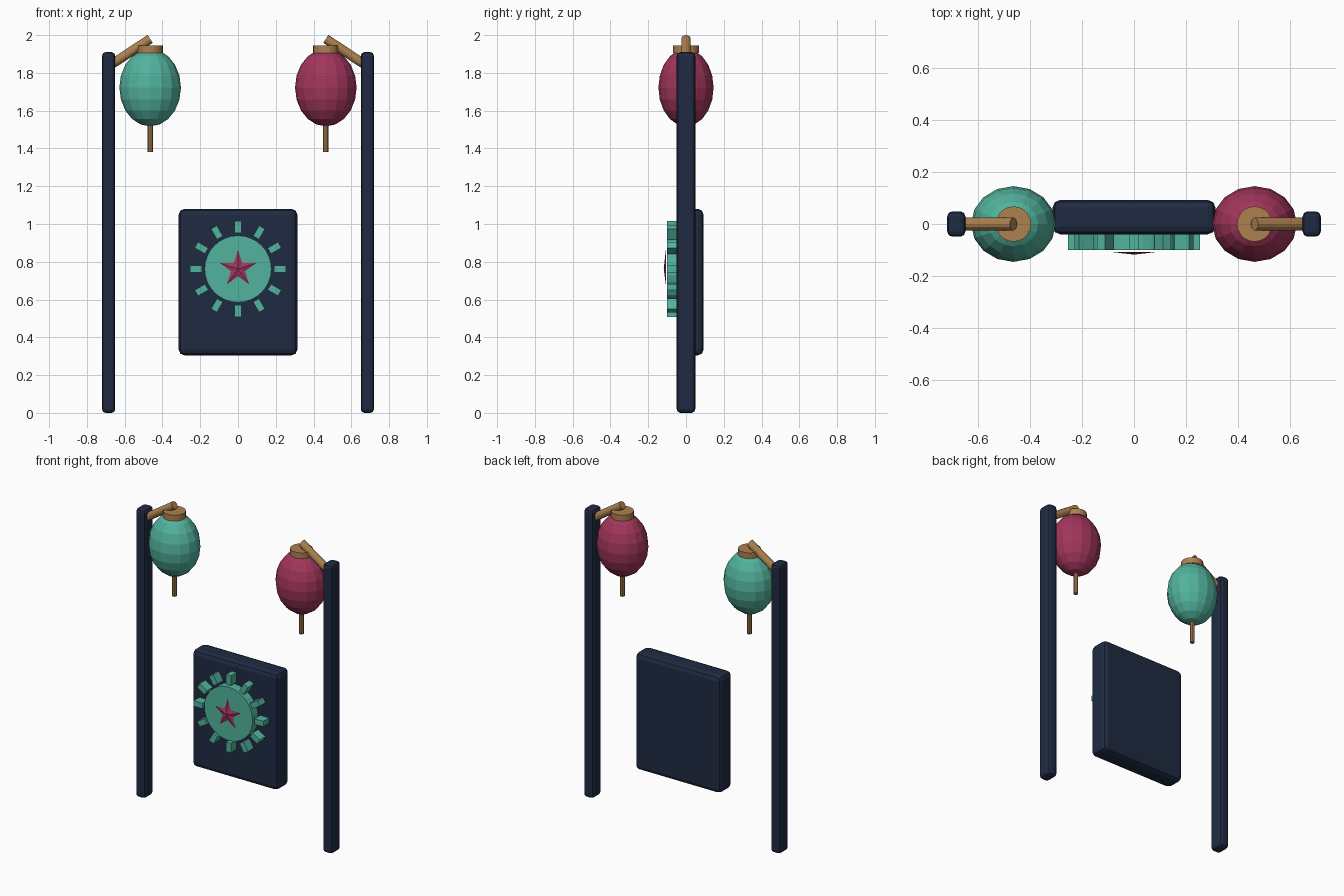
import bpy, bmesh, math
from mathutils import Vector, Matrix

if "Cube" in bpy.data.objects:
    bpy.data.objects.remove(bpy.data.objects["Cube"])


def mat(name, rgb):
    m = bpy.data.materials.new(name)
    m.diffuse_color = (*rgb, 1)
    m.use_nodes = True
    m.node_tree.nodes["Principled BSDF"].inputs["Base Color"].default_value = m.diffuse_color
    return m


NAVY = mat("navy", (0.014, 0.024, 0.055))
TEAL = mat("teal", (0.085, 0.45, 0.34))
RED = mat("crimson", (0.36, 0.036, 0.105))
WOOD = mat("wood", (0.42, 0.22, 0.08))


def finish(name, bm, material):
    bmesh.ops.recalc_face_normals(bm, faces=bm.faces)
    me = bpy.data.meshes.new(name)
    bm.to_mesh(me)
    bm.free()
    me.materials.append(material)
    ob = bpy.data.objects.new(name, me)
    bpy.context.collection.objects.link(ob)
    return ob


def box(name, lo, hi, material, bevel):
    lo, hi = Vector(lo), Vector(hi)
    bm = bmesh.new()
    bmesh.ops.create_cube(bm, size=1, matrix=Matrix.Translation((lo + hi) / 2)
                          @ Matrix.Diagonal((*(hi - lo), 1)))
    ob = finish(name, bm, material)
    mod = ob.modifiers.new("Bevel", 'BEVEL')
    mod.width = bevel
    mod.segments = 2
    return ob


def rod(name, a, b, r, material, sides=16):
    a, b = Vector(a), Vector(b)
    d = b - a
    rot = d.to_track_quat('Z', 'Y').to_matrix().to_4x4()
    bm = bmesh.new()
    bmesh.ops.create_cone(bm, cap_ends=True, segments=sides, radius1=r, radius2=r,
                          depth=d.length, matrix=Matrix.Translation((a + b) / 2) @ rot)
    return finish(name, bm, material)


# Posts, bracket arms and hanging lanterns on each side
for side, s, colour in (("left", -1, TEAL), ("right", 1, RED)):
    x = s * 0.465
    box(side + "_post", (s * 0.685 - 0.035, -0.049, 0), (s * 0.685 + 0.035, 0.049, 1.91),
        NAVY, 0.02)
    rod(side + "_arm", (s * 0.685, 0, 1.835), (x, 0, 1.98), 0.025, WOOD, 12)
    bm = bmesh.new()
    bmesh.ops.create_uvsphere(bm, u_segments=16, v_segments=10, radius=1,
                              matrix=Matrix.Translation((x, 0, 1.722))
                              @ Matrix.Diagonal((0.163, 0.146, 0.205, 1)))
    finish(side + "_lantern", bm, colour)
    rod(side + "_lantern_cap", (x, 0, 1.905), (x, 0, 1.944), 0.068, WOOD, 20)
    rod(side + "_tassel", (x, 0, 1.38), (x, 0, 1.53), 0.015, WOOD, 10)

# Notice panel
box("panel", (-0.314, -0.04, 0.305), (0.314, 0.093, 1.08), NAVY, 0.03)

# Sun emblem: disc plus twelve radial blocks
CZ = 0.762
rod("emblem_disc", (0, -0.03, CZ), (0, -0.1, CZ), 0.177, TEAL, 32)
bm = bmesh.new()
for i in range(12):
    bmesh.ops.create_cube(bm, size=1, matrix=Matrix.Translation((0, -0.065, CZ))
                          @ Matrix.Rotation(i * math.tau / 12, 4, 'Y')
                          @ Matrix.Translation((0.223, 0, 0))
                          @ Matrix.Diagonal((0.064, 0.07, 0.036, 1)))
finish("emblem_rays", bm, TEAL)

# Faceted star raised in front of the disc
bm = bmesh.new()
ring = []
for i in range(10):
    r, a = (0.1, 0.039)[i % 2], i * math.pi / 5
    ring.append(bm.verts.new((r * math.sin(a), -0.107, CZ + r * math.cos(a))))
tip = bm.verts.new((0, -0.118, CZ))
for i in range(10):
    bm.faces.new((ring[i], ring[(i + 1) % 10], tip))
bm.faces.new(ring)
finish("star", bm, RED)
